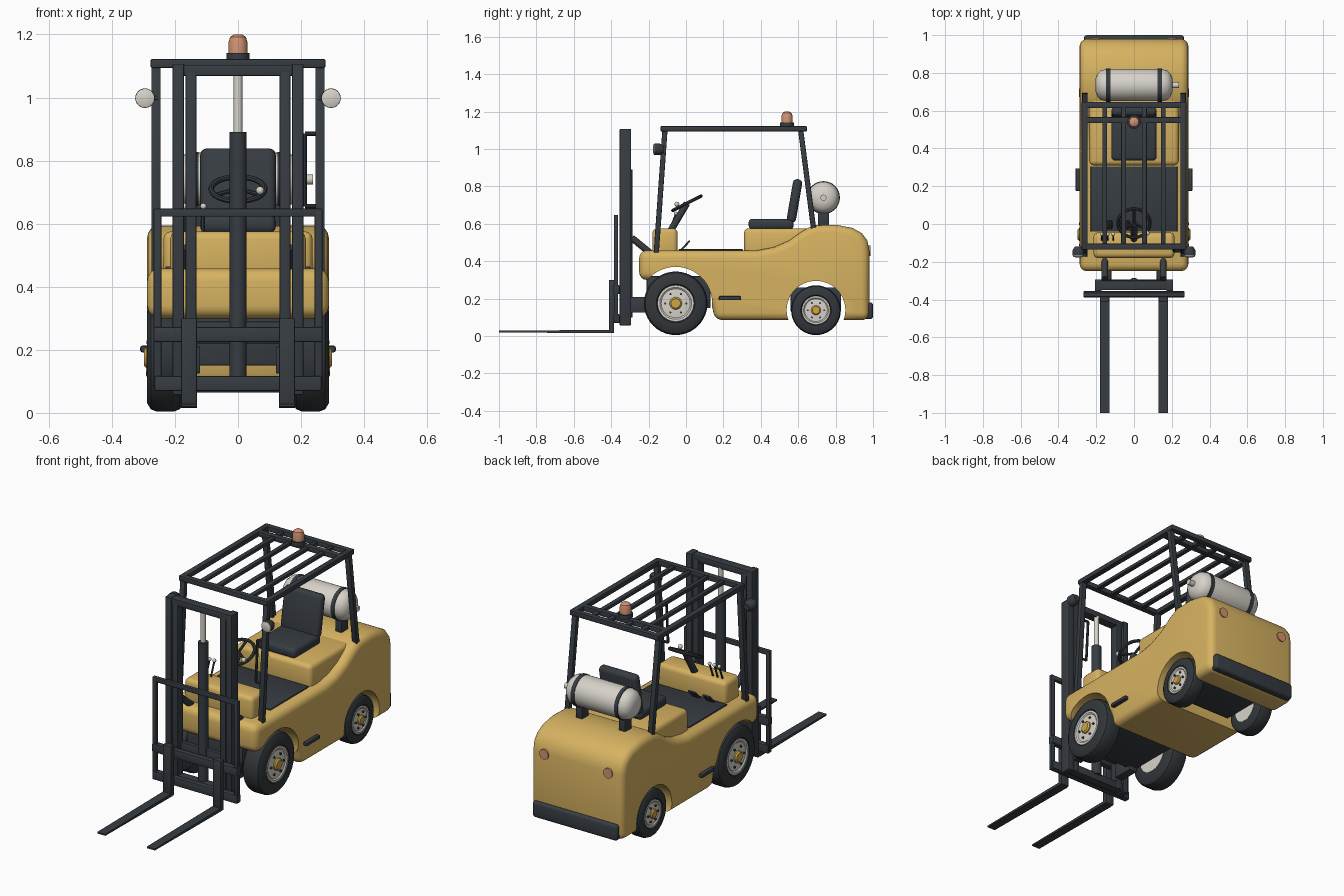
import bpy, bmesh, math
from mathutils import Vector, Matrix

if "Cube" in bpy.data.objects:
    bpy.data.objects.remove(bpy.data.objects["Cube"])


def material(name, rgb):
    m = bpy.data.materials.new(name)
    m.use_nodes = True
    m.diffuse_color = (*rgb, 1)
    m.node_tree.nodes["Principled BSDF"].inputs["Base Color"].default_value = (*rgb, 1)
    return m


YELLOW = material("body yellow", (0.68, 0.45, 0.12))
GOLD = material("hub gold", (0.62, 0.38, 0.06))
STEEL = material("dark steel", (0.038, 0.046, 0.055))
RUBBER = material("tyre rubber", (0.032, 0.038, 0.043))
CREAM = material("pale metal", (0.68, 0.65, 0.59))
AMBER = material("amber lens", (0.65, 0.29, 0.17))


def finish(name, bm, mat, bevel=0, segments=2, cutters=()):
    """Turn a bmesh into an object, apply its modifiers and smooth it."""
    bmesh.ops.recalc_face_normals(bm, faces=bm.faces)
    me = bpy.data.meshes.new(name)
    bm.to_mesh(me)
    bm.free()
    me.materials.append(mat)
    ob = bpy.data.objects.new(name, me)
    bpy.context.collection.objects.link(ob)
    bpy.ops.object.select_all(action="DESELECT")
    ob.select_set(True)
    bpy.context.view_layer.objects.active = ob
    if bevel:
        b = ob.modifiers.new("round", "BEVEL")
        b.width, b.segments, b.limit_method = bevel, segments, "ANGLE"
        bpy.ops.object.modifier_apply(modifier=b.name)
    for c in cutters:
        m = ob.modifiers.new("cut", "BOOLEAN")
        m.operation, m.object, m.solver = "DIFFERENCE", c, "EXACT"
        bpy.ops.object.modifier_apply(modifier=m.name)
        bpy.data.objects.remove(c)
    bpy.ops.object.shade_smooth_by_angle(angle=math.radians(35))
    return ob


def box(name, mat, x, y, z, bevel=0.004, tilt=0, segments=2):
    """Box from (min, max) ranges, tilted about x through its centre."""
    lo, hi = Vector((x[0], y[0], z[0])), Vector((x[1], y[1], z[1]))
    bm = bmesh.new()
    bmesh.ops.create_cube(bm, size=1)
    bmesh.ops.scale(bm, vec=hi - lo, verts=bm.verts)
    bmesh.ops.transform(bm, matrix=Matrix.Translation((lo + hi) / 2)
                        @ Matrix.Rotation(tilt, 4, "X"), verts=bm.verts)
    return finish(name, bm, mat, bevel, segments)


def beam(name, mat, a, b, w, d, bevel=0.004):
    """Square bar between two points in a plane of constant x."""
    a, b = Vector(a), Vector(b)
    c, h = (a + b) / 2, (b - a).length / 2
    tilt = math.atan2(-(b - a).y, (b - a).z)
    return box(name, mat, (c.x - w / 2, c.x + w / 2), (c.y - d / 2, c.y + d / 2),
               (c.z - h, c.z + h), bevel, tilt)


def lathe(name, mat, profile, origin, axis, steps=32):
    """Revolve (radius, distance) points about an axis."""
    bm = bmesh.new()
    rings = []
    for r, h in profile:
        rings.append([bm.verts.new((r * math.cos(t), r * math.sin(t), h)) for t in
                      (i * math.tau / steps for i in range(steps))])
    for p, q in zip(rings, rings[1:]):
        for i in range(steps):
            j = (i + 1) % steps
            bm.faces.new((p[i], p[j], q[j], q[i]))
    bm.faces.new(rings[0])
    bm.faces.new(rings[-1])
    rot = Vector(axis).to_track_quat("Z", "Y").to_matrix().to_4x4()
    bmesh.ops.transform(bm, matrix=Matrix.Translation(origin) @ rot, verts=bm.verts)
    return finish(name, bm, mat)


def rod(name, mat, a, b, r, steps=16):
    d = Vector(b) - Vector(a)
    return lathe(name, mat, [(r, 0), (r, d.length)], a, d, steps)


def ball(name, mat, centre, r):
    bm = bmesh.new()
    bmesh.ops.create_uvsphere(bm, u_segments=16, v_segments=10, radius=r,
                              matrix=Matrix.Translation(centre))
    return finish(name, bm, mat)


FRONT_AXLE, REAR_AXLE = (-0.055, 0.175), (0.695, 0.138)

# Body shell: side profile, rounded, with wheel arches cut through
outline = [(-0.25, 0.30), (0, 0.30), (0.135, 0.18), (0.155, 0.085), (0.98, 0.085),
           (0.98, 0.46), (0.97, 0.51), (0.94, 0.55), (0.89, 0.578), (0.80, 0.595),
           (0.68, 0.592), (0.62, 0.56), (0.55, 0.51), (0.47, 0.475), (0.38, 0.458),
           (-0.25, 0.458)]
arches = [rod("arch_cutter", YELLOW, (-0.5, y, z), (0.5, y, z), r, 48)
          for (y, z), r in ((FRONT_AXLE, 0.195), (REAR_AXLE, 0.157))]
for a in arches:
    a.hide_render = True
bm = bmesh.new()
face = bm.faces.new([bm.verts.new((-0.288, y, z)) for y, z in outline])
side = bmesh.ops.extrude_face_region(bm, geom=[face])
bmesh.ops.translate(bm, vec=(0.576, 0, 0),
                    verts=[v for v in side["geom"] if isinstance(v, bmesh.types.BMVert)])
finish("body", bm, YELLOW, 0.04, 4, arches)

box("engine_hood", YELLOW, (-0.237, 0.237), (0.31, 0.72), (0.42, 0.576), 0.025, segments=3)
box("dashboard", YELLOW, (-0.215, 0.215), (-0.18, -0.045), (0.42, 0.576), 0.025, segments=3)
box("floor_mat", STEEL, (-0.23, 0.23), (-0.04, 0.305), (0.45, 0.465))
box("front_axle_housing", STEEL, (-0.175, 0.175), (-0.21, 0.13), (0.15, 0.32))
box("rear_axle_housing", STEEL, (-0.18, 0.18), (0.56, 0.83), (0.13, 0.26))
box("rear_bumper", STEEL, (-0.265, 0.265), (0.95, 1.0), (0.09, 0.18), 0.015, segments=3)


def wheel(name, s, axle, radius, width, outer):
    """Tyre, rim, hub and bolts; s is the side."""
    rim, centre = radius * 0.57, (s * (outer - width / 2), *axle)
    h, axis = width / 2, (s, 0, 0)
    lathe(name + "_tyre", RUBBER, [(rim, -h), (radius * 0.85, -h), (radius * 0.96, -h * 0.8),
          (radius, -h * 0.5), (radius, h * 0.5), (radius * 0.96, h * 0.8),
          (radius * 0.85, h), (rim + 0.006, h), (rim, h * 0.85)], centre, axis, 40)
    lathe(name + "_rim", CREAM, [(rim, -h - 0.002), (rim, h * 0.96), (rim * 0.88, h * 0.96),
          (rim * 0.8, h * 0.86), (rim * 0.4, h * 0.92)], centre, axis, 40)
    lathe(name + "_hub", GOLD, [(rim * 0.34, 0), (rim * 0.34, h * 1.05),
          (rim * 0.26, h * 1.18)], centre, axis, 24)
    for i in range(6):
        t = i * math.tau / 6
        p = Vector((s * (outer - 0.012), axle[0] + rim * 0.58 * math.cos(t),
                    axle[1] + rim * 0.58 * math.sin(t)))
        rod(name + "_bolt", STEEL, p, p + Vector((s * 0.014, 0, 0)), 0.006, 6)


# Parts repeated on both sides
for s, side_name in ((1, "left_"), (-1, "right_")):
    def span(a, b):
        return sorted((s * a, s * b))

    wheel(side_name + "front_wheel", s, FRONT_AXLE, 0.17, 0.115, 0.288)
    wheel(side_name + "rear_wheel", s, REAR_AXLE, 0.133, 0.095, 0.283)
    box(side_name + "step", STEEL, span(0.27, 0.31), (0.175, 0.295), (0.192, 0.213), 0.006)
    rod(side_name + "tail_light", AMBER, (s * 0.2, 0.95, 0.455), (s * 0.2, 0.986, 0.455), 0.028, 24)
    # overhead guard
    beam(side_name + "front_post", STEEL, (s * 0.26, -0.16, 0.43), (s * 0.26, -0.112, 1.11), 0.03, 0.028)
    beam(side_name + "rear_post", STEEL, (s * 0.26, 0.685, 0.55), (s * 0.26, 0.612, 1.11), 0.03, 0.028)
    box(side_name + "roof_rail", STEEL, span(0.245, 0.277), (-0.135, 0.645), (1.094, 1.122))
    for x in (0.055, 0.155):
        box(side_name + "roof_slat", STEEL, span(x - 0.013, x + 0.013), (-0.12, 0.63), (1.098, 1.118))
    # work lamp
    lathe(side_name + "lamp_shell", STEEL, [(0.018, 0), (0.031, 0.02), (0.031, 0.048)],
          (s * 0.295, -0.12, 0.998), (0, -1, 0), 24)
    lathe(side_name + "lamp_lens", CREAM, [(0.029, 0), (0.029, 0.006), (0.015, 0.011)],
          (s * 0.295, -0.166, 0.998), (0, -1, 0), 24)
    rod(side_name + "lamp_arm", STEEL, (s * 0.255, -0.128, 0.998), (s * 0.29, -0.135, 0.998), 0.008)
    # mast, carriage and forks
    box(side_name + "outer_mast_rail", STEEL, span(0.171, 0.207), (-0.355, -0.293), (0.057, 1.107))
    box(side_name + "inner_mast_rail", STEEL, span(0.132, 0.166), (-0.35, -0.298), (0.07, 1.085))
    box(side_name + "mast_bracket", STEEL, span(0.12, 0.17), (-0.3, -0.18), (0.125, 0.21))
    rod(side_name + "tilt_cylinder", STEEL, (s * 0.155, -0.29, 0.525), (s * 0.155, -0.18, 0.435), 0.018)
    box(side_name + "backrest_upright", STEEL, span(0.243, 0.268), (-0.385, -0.363), (0.08, 0.645))
    box(side_name + "fork_shank", STEEL, span(0.13, 0.181), (-0.413, -0.384), (0.015, 0.3))
    bm = bmesh.new()
    bmesh.ops.create_cube(bm, size=1, matrix=Matrix.Translation((s * 0.155, -0.7, 0.024))
                          @ Matrix.Diagonal((0.05, 0.6, 0.018, 1)))
    for v in bm.verts:  # tapered tip
        if v.co.y < -0.9:
            v.co.z = 0.024 + (v.co.z - 0.024) * 0.5
    finish(side_name + "fork_tine", bm, STEEL)
    # tank cradle
    box(side_name + "tank_leg", STEEL, span(0.115, 0.155), (0.705, 0.765), (0.58, 0.68))
    rod(side_name + "tank_strap", STEEL, (s * 0.125, 0.735, 0.74), (s * 0.147, 0.735, 0.74), 0.088, 32)

# Roof cross bars and beacon
for name, y in (("front", -0.12), ("beacon", 0.55), ("rear", 0.63)):
    box(name + "_roof_bar", STEEL, (-0.275, 0.275), (y - 0.016, y + 0.016), (1.094, 1.122))
rod("beacon_base", STEEL, (0, 0.54, 1.118), (0, 0.54, 1.142), 0.037, 24)
lathe("beacon_lens", AMBER, [(0.03, 0), (0.03, 0.035), (0.025, 0.052), (0.013, 0.06)],
      (0, 0.54, 1.14), (0, 0, 1), 20)

# Mast cross members, lift ram and carriage bars
for name, x, y, z in (("mast_top_bar", 0.2, (-0.35, -0.3), (1.068, 1.104)),
                      ("mast_middle_bar", 0.18, (-0.32, -0.295), (0.22, 0.29)),
                      ("mast_bottom_bar", 0.18, (-0.35, -0.3), (0.065, 0.11)),
                      ("carriage_upper_bar", 0.267, (-0.388, -0.355), (0.225, 0.272)),
                      ("carriage_lower_bar", 0.265, (-0.388, -0.355), (0.07, 0.117)),
                      ("backrest_top_bar", 0.268, (-0.385, -0.363), (0.622, 0.648))):
    box(name, STEEL, (-x, x), y, z)
rod("lift_cylinder", STEEL, (0, -0.312, 0.1), (0, -0.312, 0.89), 0.027, 24)
rod("lift_rod", CREAM, (0, -0.312, 0.88), (0, -0.312, 1.075), 0.014)

# Seat
box("seat_cushion", STEEL, (-0.12, 0.12), (0.335, 0.575), (0.57, 0.627), 0.02, segments=3)
box("seat_back", STEEL, (-0.12, 0.12), (0.555, 0.605), (0.605, 0.84), 0.022, -0.17, 3)

# Gas tank
lathe("gas_tank", CREAM, [(0.03, -0.205), (0.06, -0.195), (0.078, -0.175), (0.085, -0.145),
      (0.085, 0.145), (0.078, 0.175), (0.06, 0.195), (0.03, 0.205)], (0, 0.735, 0.74), (1, 0, 0))
rod("tank_valve", CREAM, (0.2, 0.735, 0.74), (0.238, 0.735, 0.74), 0.016)

# Steering wheel: ring, spokes, column and knob
hub, lean = Vector((0, 0.005, 0.71)), math.radians(27)
turn = Matrix.Rotation(lean, 4, "X")
bm = bmesh.new()
rings = []
for i in range(32):
    t = Matrix.Rotation(i * math.tau / 32, 4, "Z")
    rings.append([bm.verts.new(hub + turn @ t @ Vector((0.085 + 0.009 * math.cos(a), 0, 0.009 * math.sin(a))))
                  for a in (k * math.tau / 8 for k in range(8))])
for i in range(32):
    p, q = rings[i - 1], rings[i]
    for k in range(8):
        bm.faces.new((p[k - 1], p[k], q[k], q[k - 1]))
finish("steering_ring", bm, STEEL)
for a in (0, 120, 240):
    t = Matrix.Rotation(math.radians(a + 90), 4, "Z")
    rod("steering_spoke", STEEL, hub, hub + turn @ t @ Vector((0.083, 0, 0)), 0.007, 8)
rod("steering_column", STEEL, (0, -0.09, 0.55), hub, 0.018)
ball("steering_knob", CREAM, hub + turn @ Vector((0.07, -0.05, 0.02)), 0.013)

# Levers, pedals and grab handle
for x in (-0.17, -0.14, -0.11):
    rod("lever", STEEL, (x, -0.09, 0.56), (x, -0.055, 0.65), 0.005, 8)
    ball("lever_knob", CREAM, (x, -0.054, 0.655), 0.01)
for x in (-0.14, -0.05):
    beam("pedal", STEEL, (x, -0.025, 0.46), (x, 0.02, 0.51), 0.05, 0.01)
low, high = Vector((0.212, -0.143, 0.655)), Vector((0.212, -0.128, 0.885))
rod("grab_handle", STEEL, low, high, 0.007, 10)
for p in (low, high):
    rod("grab_handle_mount", STEEL, p, p + Vector((0.045, 0, 0)), 0.007, 10)
